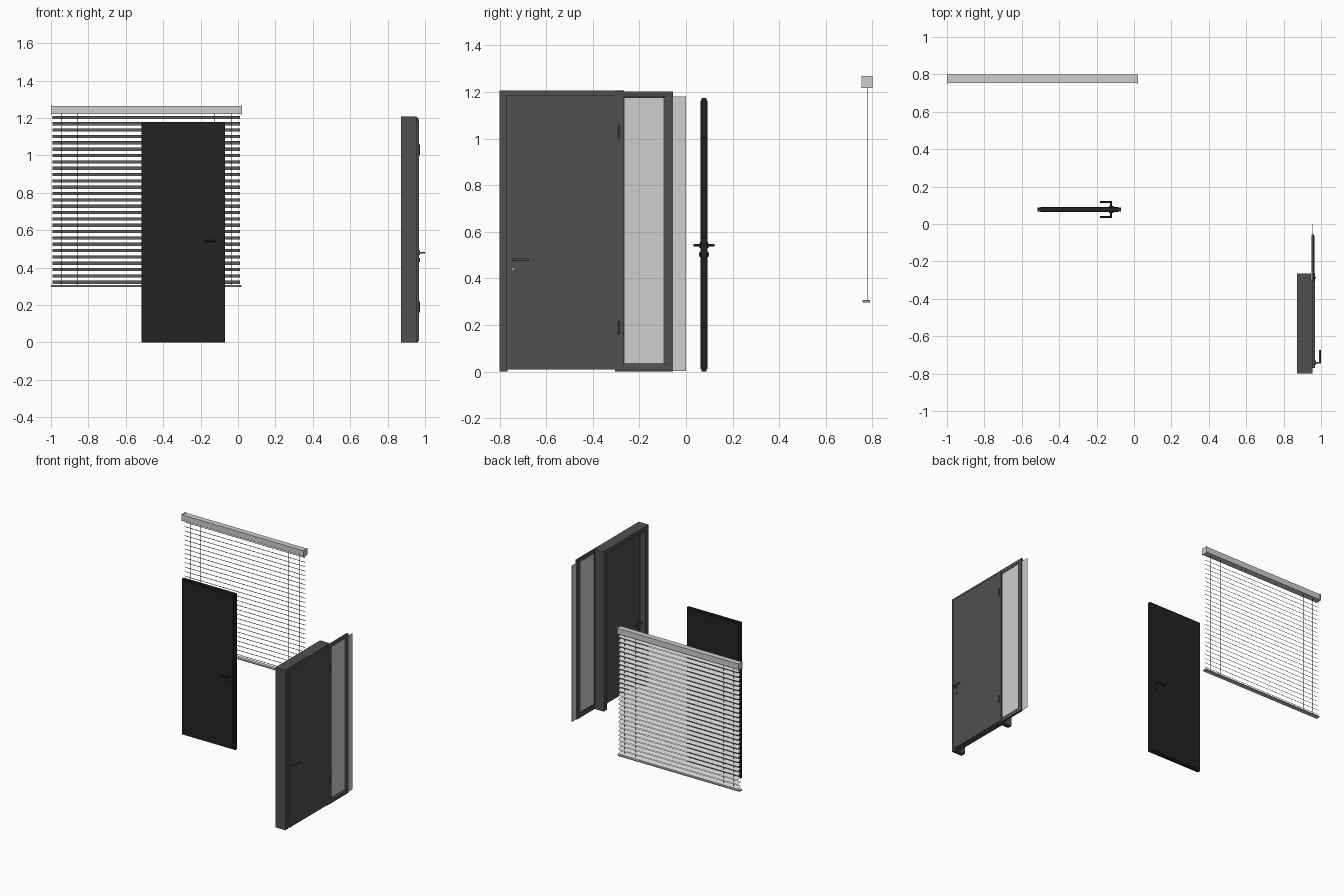
import bpy, bmesh, math
from mathutils import Vector

if "Cube" in bpy.data.objects:
    bpy.data.objects.remove(bpy.data.objects["Cube"])


def material(name, v):
    m = bpy.data.materials.new(name)
    m.diffuse_color = (v, v, v, 1)
    m.use_nodes = True
    m.node_tree.nodes["Principled BSDF"].inputs["Base Color"].default_value = m.diffuse_color
    return m


LIGHT = material("light grey", 0.62)
GREY = material("dark grey", 0.08)
BLACK = material("black", 0.016)


def finish(name, bm, mat, smooth=False):
    bmesh.ops.recalc_face_normals(bm, faces=bm.faces[:])
    me = bpy.data.meshes.new(name)
    bm.to_mesh(me)
    bm.free()
    me.materials.append(mat)
    ob = bpy.data.objects.new(name, me)
    bpy.context.collection.objects.link(ob)
    if smooth:
        bpy.ops.object.select_all(action='DESELECT')
        ob.select_set(True)
        bpy.context.view_layer.objects.active = ob
        bpy.ops.object.shade_smooth_by_angle(angle=math.radians(40))
    return ob


def box(name, x, y, z, mat, bevel=0):
    """Box from (min, max) ranges."""
    bm = bmesh.new()
    bmesh.ops.create_cube(bm, size=1)
    for v in bm.verts:
        v.co = [r[0] + (c + 0.5) * (r[1] - r[0]) for r, c in zip((x, y, z), v.co)]
    if bevel:
        bmesh.ops.bevel(bm, geom=bm.edges[:], offset=bevel, segments=1, affect='EDGES')
    return finish(name, bm, mat)


def rod(name, a, b, r, mat, sides=16):
    """Cylinder between two points."""
    a, b = Vector(a), Vector(b)
    bm = bmesh.new()
    bmesh.ops.create_cone(bm, cap_ends=True, segments=sides, radius1=r, radius2=r, depth=(b - a).length)
    q = Vector((0, 0, 1)).rotation_difference(b - a)
    for v in bm.verts:
        v.co = q @ v.co + (a + b) / 2
    return finish(name, bm, mat, True)


def lever_set(name, base, out, along, reach, length, mat, drop=0.04):
    """Lever handle with rosette, neck, grip and key escutcheon."""
    base, out, along = Vector(base), Vector(out), Vector(along)
    tip = base + out * reach
    rod(name + "_rosette", base - out * 0.002, base + out * 0.005, 0.012, mat, 24)
    rod(name + "_neck", base, tip + out * 0.005, 0.005, mat)
    rod(name + "_grip", tip - along * 0.005, tip + along * length, 0.0055, mat)
    low = base - Vector((0, 0, drop))
    rod(name + "_escutcheon", low - out * 0.002, low + out * 0.005, 0.011, mat, 24)
    rod(name + "_cylinder", low, low + out * 0.007, 0.004, LIGHT if mat is GREY else mat, 12)


# ---------- venetian blind ----------
box("blind_headrail", (-0.995, 0.017), (0.755, 0.798), (1.222, 1.265), LIGHT)
for i, x in enumerate((-1.0, 0.014)):
    box(f"blind_end_cap_{i}", (x, x + 0.008), (0.752, 0.80), (1.218, 1.268), LIGHT)
box("blind_bottom_rail", (-1.0, 0.02), (0.758, 0.79), (0.296, 0.308), LIGHT, 0.003)

# slats: shallow arched strips, front edge raised
bm = bmesh.new()
tilt = math.radians(35)
for k in range(27):
    zc = 0.322 + k * (1.203 - 0.322) / 26
    rows = []
    for j in range(5):
        t = j / 2 - 1
        u, h = t * 0.0148, 0.0022 * (1 - t * t)
        y = 0.777 + u * math.cos(tilt) + h * math.sin(tilt)
        z = zc - u * math.sin(tilt) + h * math.cos(tilt)
        rows.append([bm.verts.new((x, y, z)) for x in (-0.992, 0.012)])
    for a, b in zip(rows, rows[1:]):
        bm.faces.new((a[0], a[1], b[1], b[0]))
finish("blind_slats", bm, LIGHT, True)

# lift and ladder cords
for i, x in enumerate((-0.945, -0.86, -0.125, -0.035)):
    rod(f"blind_cord_{i}", (x, 0.778, 0.30), (x, 0.778, 1.225), 0.0016, GREY, 6)

# ---------- black door ----------
box("black_door_core", (-0.515, -0.07), (0.067, 0.088), (0.0, 1.175), BLACK)
box("black_door_faces", (-0.500, -0.085), (0.063, 0.092), (0.012, 1.163), BLACK)
for side, y, s in (("front", 0.063, -1), ("back", 0.092, 1)):
    lever_set(f"black_door_{side}", (-0.122, y, 0.543), (0, s, 0), (-1, 0, 0), 0.026, 0.06, BLACK)

# ---------- entrance door: frame ----------
box("entrance_left_jamb", (0.872, 0.955), (-0.80, -0.765), (0.0, 1.207), GREY)
box("entrance_right_jamb", (0.872, 0.947), (-0.302, -0.265), (0.0, 1.207), GREY)
box("entrance_head", (0.872, 0.955), (-0.765, -0.302), (1.175, 1.207), GREY)
box("entrance_head_end", (0.872, 0.947), (-0.302, -0.265), (1.176, 1.207), GREY)

# door leaf with overlapping lip
box("entrance_leaf_core", (0.918, 0.955), (-0.762, -0.304), (0.01, 1.173), GREY)
box("entrance_leaf_lip", (0.9555, 0.967), (-0.77, -0.265), (0.009, 1.186), GREY)

# hinges
for i, z in enumerate((0.16, 1.0)):
    rod(f"entrance_hinge_{i}", (0.968, -0.287, z), (0.968, -0.287, z + 0.058), 0.0045, GREY, 12)

# handles on both sides of the leaf
lever_set("entrance_outer_handle", (0.967, -0.742, 0.48), (1, 0, 0), (0, 1, 0), 0.0265, 0.068, GREY)
lever_set("entrance_inner_handle", (0.918, -0.742, 0.48), (-1, 0, 0), (0, 1, 0), 0.0265, 0.068, GREY)

# ---------- sidelight: mitred frame with sloping beads ----------
bm = bmesh.new()
outer = ((-0.305, 0.0), (-0.055, 0.0), (-0.055, 1.203), (-0.305, 1.203))
inner = ((-0.264, 0.038), (-0.096, 0.038), (-0.096, 1.174), (-0.264, 1.174))
profile = ((0, 0.948), (0, 0.961), (0.25, 0.964), (0.7, 0.962), (1, 0.956), (1, 0.948))
loops = []
for t, x in profile:
    loops.append([bm.verts.new((x, o[0] + (n[0] - o[0]) * t, o[1] + (n[1] - o[1]) * t))
                  for o, n in zip(outer, inner)])
for a, b in zip(loops, loops[1:] + loops[:1]):
    for i in range(4):
        j = (i + 1) % 4
        bm.faces.new((a[i], a[j], b[j], b[i]))
finish("sidelight_frame", bm, GREY)

# pane reaches past the frame on the free side
box("sidelight_pane", (0.9525, 0.9545), (-0.27, 0.0), (0.002, 1.181), LIGHT)
